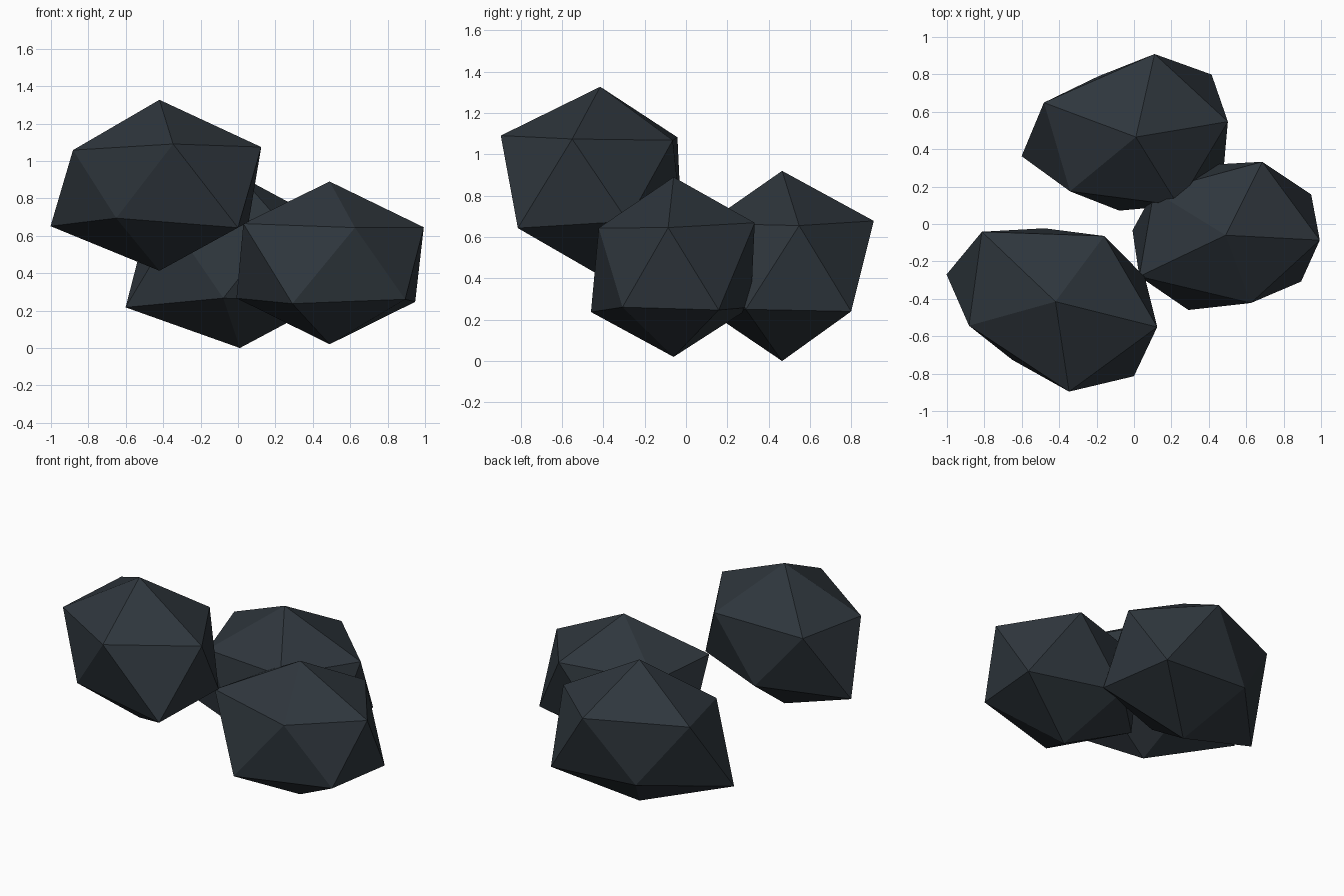
import bpy
import bmesh
import math
from mathutils import Matrix, Vector

cube = bpy.data.objects.get("Cube")
if cube:
    bpy.data.objects.remove(cube, do_unlink=True)

# Dark slate stone
stone = bpy.data.materials.new("dark_slate")
stone.use_nodes = True
colour = (0.028, 0.037, 0.046, 1)
stone.diffuse_color = colour
shader = next(n for n in stone.node_tree.nodes if n.type == "BSDF_PRINCIPLED")
shader.inputs["Base Color"].default_value = colour
shader.inputs["Roughness"].default_value = 0.9


def make_rock(name, centre, radii, spin, upper, lower):
    """Stretch and turn a low-poly ball, with corners pushed in or out.

    upper and lower list the push for the five corners of each ring.
    """
    bm = bmesh.new()
    bmesh.ops.create_icosphere(bm, subdivisions=1, radius=1)
    for vert in bm.verts:
        co = vert.co
        if abs(co.z) < 0.9:
            # Each lower corner shares its index with the upper corner opposite
            side = 1 if co.z > 0 else -1
            angle = math.atan2(co.y * side, co.x * side)
            corner = round(angle / math.radians(72)) % 5
            vert.co = co * (upper if side > 0 else lower)[corner]
    shape = (Matrix.Translation(Vector(centre))
             @ Matrix.Rotation(math.radians(spin), 4, "Z")
             @ Matrix.Diagonal((*radii, 1)))
    bmesh.ops.transform(bm, matrix=shape, verts=bm.verts)
    mesh = bpy.data.meshes.new(name)
    bm.to_mesh(mesh)
    bm.free()
    mesh.materials.append(stone)
    rock = bpy.data.objects.new(name, mesh)
    bpy.context.collection.objects.link(rock)
    return rock


# Raised rock at the front
make_rock("front_rock", (-0.42, -0.415, 0.87), (0.627, 0.489, 0.457), -14,
          upper=(1, 0.97, 1.04, 0.92, 1.08),
          lower=(1.07, 0.86, 1.11, 0.95, 0.88))

# Rock on the left side
make_rock("side_rock", (0.49, -0.06, 0.455), (0.575, 0.43, 0.435), -3,
          upper=(0.98, 1.1, 0.95, 1.08, 0.97),
          lower=(0.97, 1.12, 1, 1.07, 1))

# Rock at the back
make_rock("back_rock", (0.01, 0.465, 0.46), (0.587, 0.467, 0.46), 9.5,
          upper=(0.95, 1.06, 1.07, 0.93, 1),
          lower=(1.18, 0.94, 1.02, 1.07, 0.89))
